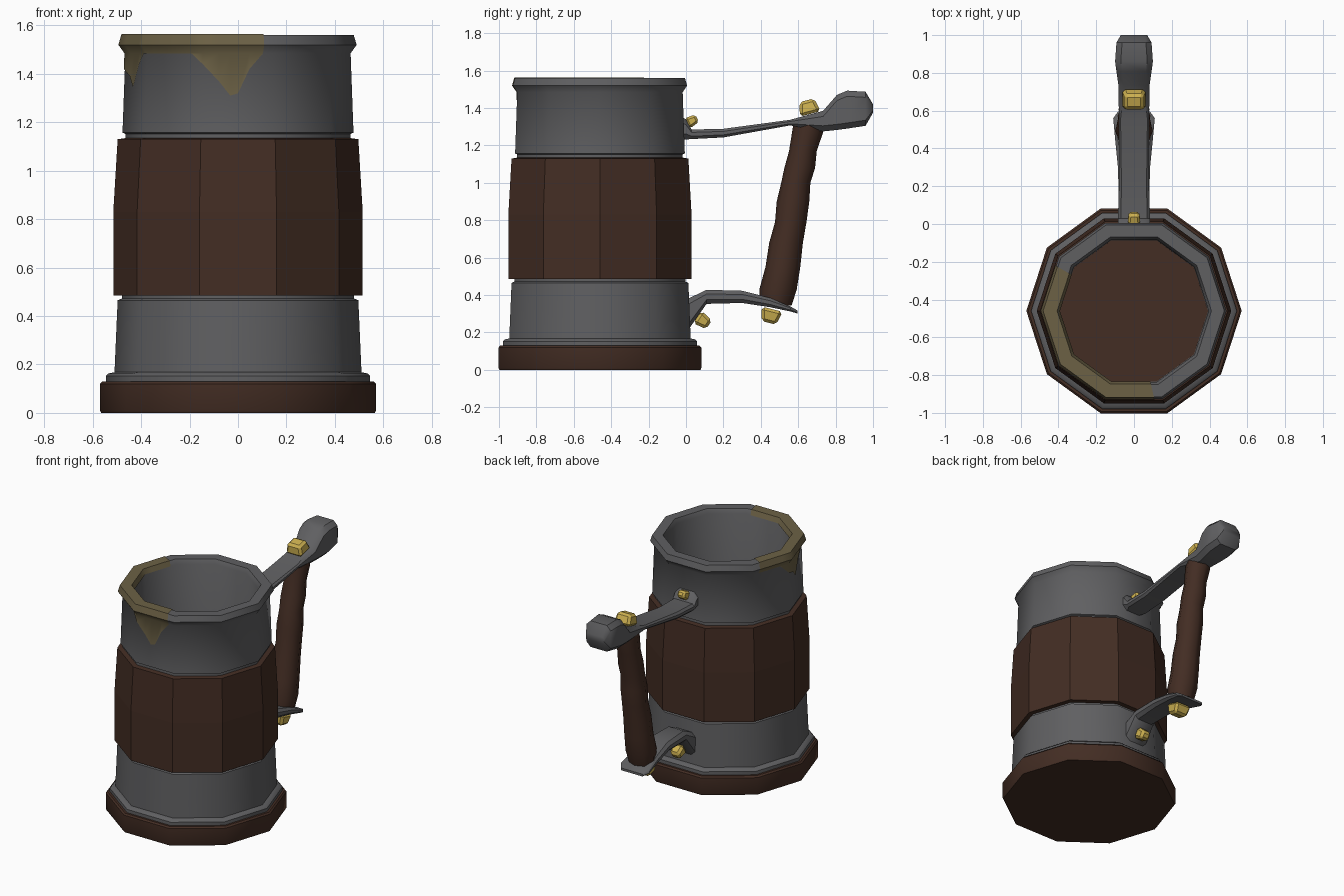
import bpy, bmesh, math
from mathutils import Matrix

if "Cube" in bpy.data.objects:
    bpy.data.objects.remove(bpy.data.objects["Cube"])

CY = -0.46          # mug axis, the handle reaches back to y = 1
SIDES = 10


def material(name, rgb):
    m = bpy.data.materials.new(name)
    m.diffuse_color = (*rgb, 1)
    m.use_nodes = True
    m.node_tree.nodes["Principled BSDF"].inputs["Base Color"].default_value = m.diffuse_color
    return m


METAL = material("grey metal", (0.115, 0.115, 0.12))
DARK = material("dark inside", (0.028, 0.028, 0.028))
WOOD = material("dark wood", (0.056, 0.026, 0.017))
GOLD = material("brass", (0.60, 0.43, 0.08))
STAIN = material("ale stain", (0.15, 0.12, 0.06))


def finish(name, bm, mat, smooth):
    me = bpy.data.meshes.new(name)
    bm.to_mesh(me)
    bm.free()
    me.materials.append(mat)
    ob = bpy.data.objects.new(name, me)
    bpy.context.collection.objects.link(ob)
    if smooth:
        me.shade_smooth()
        me.set_sharp_from_angle(angle=math.radians(smooth))
    return ob


def loft(name, rows, mat, smooth=40, closed=True):
    """Skin rows of points; closed rows are capped into a solid."""
    bm = bmesh.new()
    vs = [[bm.verts.new(p) for p in row] for row in rows]
    n = len(rows[0])
    for a, b in zip(vs, vs[1:]):
        for j in range(n if closed else n - 1):
            k = (j + 1) % n
            bm.faces.new((a[j], b[j], b[k], a[k]))
    if closed:
        bm.faces.new(vs[0])
        bm.faces.new(vs[-1])
        bmesh.ops.recalc_face_normals(bm, faces=bm.faces)
    return finish(name, bm, mat, smooth)


def ring(r, z, cy=CY, sides=SIDES):
    step = math.tau / sides
    return [(r * math.cos(i * step), cy + r * math.sin(i * step), z)
            for i in range(sides)]


def lathe(name, profile, mat, smooth=40):
    return loft(name, [ring(r, z) for r, z in profile], mat, smooth)


# Mug body: wooden foot, metal tankard, wooden barrel band
lathe("wooden_base", [(0.565, 0), (0.57, 0.01), (0.57, 0.12), (0.56, 0.13)], WOOD)
tankard = lathe("metal_tankard", [
    (0.50, 0.12), (0.545, 0.13), (0.545, 0.153), (0.535, 0.163), (0.51, 0.168),
    (0.497, 0.465), (0.48, 0.472), (0.48, 0.50), (0.465, 1.12), (0.465, 1.152),
    (0.477, 1.157), (0.465, 1.485), (0.49, 1.52), (0.478, 1.56), (0.41, 1.56),
    (0.395, 1.53), (0.385, 0.18)], METAL)
lathe("wooden_barrel", [(0.45, 0.485), (0.515, 0.485), (0.515, 0.83),
                        (0.497, 1.13), (0.45, 1.137)], WOOD, smooth=0)

# Dark floor inside the tankard
tankard.data.materials.append(DARK)
for p in tankard.data.polygons:
    if p.normal.z > 0.9 and 0.17 < p.center.z < 0.3:
        p.material_index = 1


# Stain over the rim with drips: (angle, lowest point)
def on_side(r, deg, z):
    """Point on a flat-sided ring at the given angle."""
    q = r * math.cos(math.pi / SIDES) / math.cos(math.radians(deg % 36 - 18))
    a = math.radians(deg)
    return (q * math.cos(a), CY + q * math.sin(a), z)


def stain_column(deg, low):
    wall = 0.477 - 0.012 * (low - 1.157) / 0.328 + 0.004
    prof = [(wall, low), (0.469, 1.485), (0.494, 1.52), (0.481, 1.564),
            (0.407, 1.564), (0.392, 1.53)]
    return [on_side(r, deg, z) for r, z in prof]


drips = [(150, 1.484), (172, 1.484), (180, 1.42), (190, 1.39), (196, 1.345),
         (205, 1.44), (212, 1.484), (216, 1.484), (245, 1.484), (252, 1.44),
         (260, 1.37), (266, 1.31), (270, 1.32), (276, 1.42), (283, 1.484)]
loft("ale_stain", [stain_column(*d) for d in drips], STAIN, closed=False)


# Metal arms: (y, low z, high z, half width) with chamfered sections
def arm(name, sections):
    rows = []
    for y, lo, hi, w in sections:
        c = min((hi - lo) * 0.3, 0.03)
        half = [(w - c, lo), (w, lo + c), (w, hi - c), (w - c, hi)]
        rows.append([(x, y, z) for x, z in half] +
                    [(-x, y, z) for x, z in reversed(half)])
    loft(name, rows, METAL)


arm("upper_arm", [(-0.02, 1.23, 1.35, 0.085), (0.0, 1.232, 1.34, 0.085),
                  (0.03, 1.234, 1.285, 0.085), (0.2, 1.243, 1.289, 0.08),
                  (0.556, 1.307, 1.337, 0.08), (0.733, 1.275, 1.385, 0.082),
                  (0.807, 1.283, 1.47, 0.093), (0.861, 1.29, 1.493, 0.1),
                  (0.96, 1.305, 1.487, 0.093), (1.0, 1.375, 1.42, 0.07)])
arm("lower_arm", [(-0.01, 0.21, 0.37, 0.085), (0.02, 0.225, 0.385, 0.085),
                  (0.11, 0.353, 0.428, 0.08), (0.3, 0.358, 0.423, 0.085),
                  (0.45, 0.335, 0.385, 0.1), (0.56, 0.312, 0.338, 0.11),
                  (0.595, 0.302, 0.318, 0.085)])

# Gnarled wooden grip: (y, z, radius)
grip = [(0.655, 1.32, 0.08), (0.65, 1.27, 0.083), (0.625, 1.17, 0.074),
        (0.608, 1.08, 0.082), (0.587, 1.0, 0.078), (0.572, 0.9, 0.087),
        (0.56, 0.79, 0.084), (0.535, 0.68, 0.09), (0.518, 0.55, 0.093),
        (0.492, 0.43, 0.1), (0.48, 0.345, 0.085)]
loft("wooden_grip", [ring(r, z, y, 8) for y, z, r in grip], WOOD, smooth=50)


# Brass bolts: chamfered blocks tilted about x
def bolt(name, y, z, size, tilt):
    bm = bmesh.new()
    bmesh.ops.create_cube(bm, size=1)
    for v in bm.verts:
        if v.co.z > 0:                     # narrower top
            v.co.x *= 0.8
            v.co.y *= 0.7
    bmesh.ops.scale(bm, vec=size, verts=bm.verts)
    bmesh.ops.bevel(bm, geom=bm.edges[:], offset=min(size) * 0.2, segments=1,
                    affect='EDGES')
    bm.transform(Matrix.Translation((0, y, z)) @
                 Matrix.Rotation(math.radians(tilt), 4, 'X'))
    finish(name, bm, GOLD, 0)


bolt("upper_grip_bolt", 0.655, 1.405, (0.125, 0.115, 0.075), 15)
bolt("upper_wall_bolt", 0.033, 1.332, (0.068, 0.062, 0.06), -62)
bolt("lower_grip_bolt", 0.452, 0.288, (0.125, 0.115, 0.075), 166)
bolt("lower_wall_bolt", 0.092, 0.262, (0.085, 0.08, 0.075), -124)
